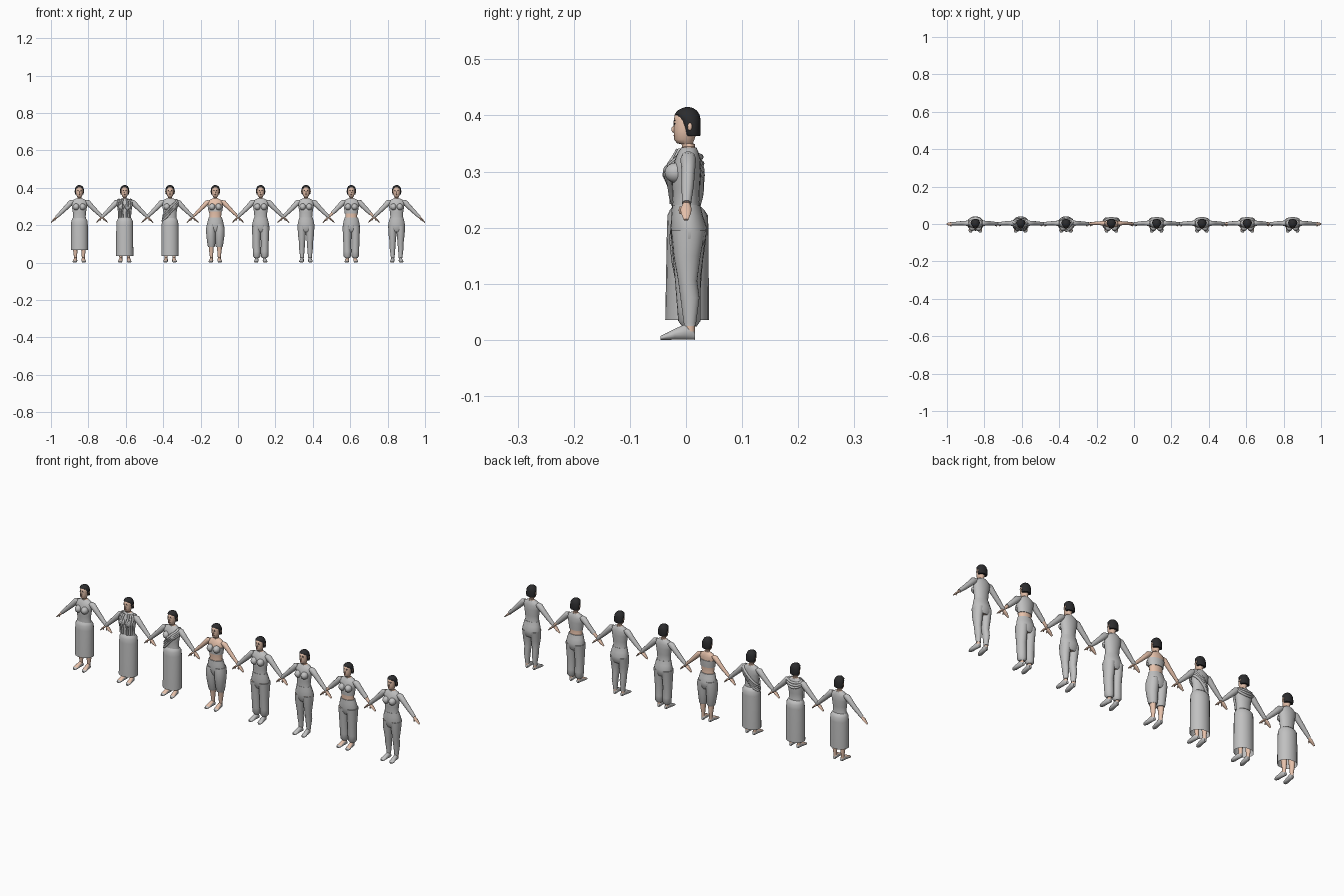
import bpy, bmesh, math
from mathutils import Vector as V

old = bpy.data.objects.get("Cube")
if old:
    bpy.data.objects.remove(old, do_unlink=True)


def material(name, rgb):
    m = bpy.data.materials.new(name)
    m.use_nodes = True
    m.diffuse_color = (*rgb, 1)
    node = next(n for n in m.node_tree.nodes if n.type == 'BSDF_PRINCIPLED')
    node.inputs["Base Color"].default_value = (*rgb, 1)
    node.inputs["Roughness"].default_value = 0.8
    return m


cloth = material("grey cloth", (0.53, 0.53, 0.53))
skin = material("skin", (0.8, 0.54, 0.41))
hair = material("black hair", (0.025, 0.025, 0.027))
lips = material("lips", (0.5, 0.16, 0.14))
made = []


def finish(name, bm, *mats):
    bmesh.ops.recalc_face_normals(bm, faces=bm.faces)
    mesh = bpy.data.meshes.new(name)
    bm.to_mesh(mesh)
    bm.free()
    for m in mats:
        mesh.materials.append(m)
    ob = bpy.data.objects.new(name, mesh)
    bpy.context.collection.objects.link(ob)
    made.append(ob)
    return ob


def loft(name, rings, mat, sides=16, caps=(True, True)):
    """Skin rings given as (centre, first radius vector, second radius vector)."""
    bm = bmesh.new()
    loops = []
    for c, u, v in rings:
        turn = [math.tau * i / sides for i in range(sides)]
        loops.append([bm.verts.new(V(c) + V(u) * math.cos(a) + V(v) * math.sin(a)) for a in turn])
    for a, b in zip(loops, loops[1:]):
        for i in range(sides):
            j = (i + 1) % sides
            bm.faces.new((a[i], a[j], b[j], b[i]))
    for wanted, loop in zip(caps, (loops[0], loops[-1])):
        if wanted:
            bm.faces.new(loop)
    return finish(name, bm, mat)


def blob(name, centre, radii, mat):
    bm = bmesh.new()
    bmesh.ops.create_uvsphere(bm, u_segments=14, v_segments=10, radius=1)
    bmesh.ops.scale(bm, vec=radii, verts=bm.verts)
    bmesh.ops.translate(bm, vec=centre, verts=bm.verts)
    return finish(name, bm, mat)


def sample(table, t):
    """Row of the table interpolated at its first column."""
    rows = sorted(table)
    t = min(max(t, rows[0][0]), rows[-1][0])
    for a, b in zip(rows, rows[1:]):
        if t <= b[0]:
            k = (t - a[0]) / (b[0] - a[0])
            return [p + (q - p) * k for p, q in zip(a, b)]


def shell(name, table, x, low, high, mat, grow=0, side=1, caps=(True, True)):
    """Upright loft through the rows (z, x, y, x radius, y radius)."""
    heights = sorted({low, high} | {r[0] for r in table if low < r[0] < high})
    rings = []
    for h in heights:
        z, dx, y, rx, ry = sample(table, h)
        rings.append(((x + side * dx, y, z), (rx + grow, 0, 0), (0, ry + grow, 0)))
    return loft(name, rings, mat, 20, caps)


def tube(name, rows, x, side, mat, grow=0, end=None):
    """Limb along x with rows (x, y, z, depth radius, thickness)."""
    if end:
        rows = [r for r in rows if r[0] < end] + [sample(rows, end)]
    slant = V((0.7 * side, 0, 0.72))
    rings = [((x + side * dx, y, z), (0, d + grow, 0), slant * (t + grow)) for dx, y, z, d, t in rows]
    return loft(name, rings, mat, 12)


def cord(name, points, r, mat):
    """Soft fold of cloth following a path."""
    rings = []
    for i, p in enumerate(points):
        d = (points[min(i + 1, len(points) - 1)] - points[max(i - 1, 0)]).normalized()
        u = d.cross(V((0, 1, 0.1))).normalized()
        rings.append((p, u * r, d.cross(u) * r))
    return loft(name, rings, mat, 8)


TORSO = [(.165, 0, .005, .030, .020), (.18, 0, .005, .041, .027), (.2, 0, .005, .042, .029),
         (.22, 0, .002, .038, .025), (.245, 0, 0, .031, .021), (.27, 0, 0, .033, .022),
         (.3, 0, 0, .038, .024), (.322, 0, .003, .041, .020), (.334, 0, .004, .033, .016),
         (.341, 0, .005, .019, .012), (.345, 0, .005, .012, .010)]
LEG = [(.015, .021, .007, .008, .009), (.03, .021, .007, .008, .009), (.075, .022, .007, .013, .015),
       (.105, .021, .003, .014, .015), (.15, .022, .002, .019, .022), (.195, .022, .004, .021, .028)]
BAGGY = [(.024, .021, .006, .010, .011), (.034, .021, .006, .018, .018), (.06, .021, .005, .019, .019),
         (.11, .022, .003, .019, .021), (.195, .022, .004, .023, .030)]
PUFFY = [(.083, .021, .005, .015, .016), (.09, .021, .005, .018, .019), (.14, .023, .002, .023, .026),
         (.18, .023, .003, .025, .031), (.205, .021, .004, .022, .029)]
SKIRT = [(.035, 0, .002, .046, .039), (.2, 0, .003, .045, .037), (.222, 0, .003, .043, .036),
         (.231, 0, .002, .039, .031), (.238, 0, .001, .034, .025)]
ARM = [(.030, .004, .328, .010, .009), (.044, .004, .322, .012, .013), (.065, .004, .300, .010, .011),
       (.09, .003, .275, .009, .009), (.124, .001, .242, .006, .006)]
HAND = [(.121, .001, .244, .006, .005), (.131, 0, .234, .010, .005), (.140, 0, .226, .009, .004),
        (.152, 0, .214, .004, .002)]
HEAD = [(.335, 0, .005, .010, .010), (.349, 0, .004, .010, .012), (.35, 0, -.002, .010, .014),
        (.357, 0, -.003, .015, .018), (.372, 0, -.001, .018, .021), (.39, 0, 0, .019, .022),
        (.402, 0, 0, .017, .020), (.408, 0, .001, .011, .013)]
HAIR = [(.363, 0, .012, .021, .013), (.367, 0, .011, .023, .015), (.38, 0, .009, .024, .017),
        (.393, 0, .006, .024, .020), (.402, 0, .002, .021, .022), (.409, 0, .002, .016, .017),
        (.413, 0, .003, .009, .010), (.415, 0, .003, .003, .003)]
FOOT = [(.016, .006, .016), (.010, .009, .024), (-.002, .010, .028), (-.02, .011, .020),
        (-.036, .012, .012), (-.045, .006, .007)]


def foot(x, side, closed):
    rings = [((x + side * (.021 - y * .1), y, h / 2), (w, 0, 0), (0, 0, h / 2)) for y, w, h in FOOT]
    ob = loft("shoe" if closed else "slipper_foot", rings, cloth, 14)
    ob.data.materials.append(skin)
    for f in ob.data.polygons:
        if not closed and f.normal.z > 0.5 and f.center.y > -.036:
            f.material_index = 1


def head(x):
    shell("head", HEAD, x, .335, .408, skin)
    shell("hair_bob", HAIR, x, .363, .415, hair)
    blob("nose", (x, -.022, .375), (.003, .004, .006), skin)
    blob("mouth", (x, -.0205, .364), (.005, .002, .0015), lips)
    for s in (-1, 1):
        blob("eye", (x + s * .007, -.0203, .385), (.0035, .0015, .0016), hair)
        blob("eyebrow", (x + s * .007, -.0203, .391), (.005, .0015, .0009), hair)
        blob("ear", (x + s * .023, .007, .38), (.003, .004, .007), skin)


def around(x, z, angle, grow):
    """Point on the torso surface, angle zero at the front."""
    _, _, y, rx, ry = sample(TORSO, z)
    bust = .010 * math.exp(-((z - .3) / .018) ** 2) * max(0, math.cos(angle))
    return V((x + (rx + grow) * math.sin(angle), y - (ry + grow + bust) * math.cos(angle), z))


def shawl(x):
    """Two hanging pleated panels joined by a loop down the back."""
    for s in (-1, 1):
        for k in range(3):
            a = s * (.35 + .3 * k)
            cord("shawl_front_fold", [around(x, .338 - .012 * i, a, .005) for i in range(9)], .005, cloth)
    for k in range(3):
        arc = [math.pi * (i / 12 - .5) for i in range(13)]
        pts = [around(x, .338 - (.012 + .012 * k) * math.cos(a), math.pi + a * 1.1, .004) for a in arc]
        cord("shawl_back_fold", pts, .0055, cloth)


def sash(x):
    """Diagonal wrap from the left shoulder to the right waist."""
    for k in range(4):
        turn = [math.tau * i / 24 for i in range(25)]
        pts = [around(x, .293 - .009 * k + .042 * math.sin(a), a, .004) for a in turn]
        cord("sash_fold", pts, .006, cloth)


def figure(x, top="long", low=None, skirt=None, legs=None, hem=.215, sleeve=.123, shoes=False, extra=None):
    head(x)
    shell("body", TORSO, x, .165, .345, skin)
    if top == "long":
        shell("top", TORSO, x, hem, .343, cloth, .0025)
    else:
        shell("chest_band", TORSO, x, .272, .306, cloth, .003)
    for s in (-1, 1):
        blob("bust", (x + s * .017, -.018, .298), (.017, .020, .018), cloth)
        tube("arm", ARM, x, s, skin)
        tube("hand", HAND, x, s, skin)
        blob("thumb", (x + s * .130, -.010, .231), (.003, .003, .007), skin)
        if sleeve:
            tube("sleeve", ARM, x, s, cloth, .002, sleeve)
        shell("leg", LEG, x, .015, .195, skin, 0, s)
        foot(x, s, shoes)
        if legs:
            shell("trouser_leg", legs, x, low, legs[-1][0], cloth, .002, s)
    if legs:
        shell("trouser_hips", TORSO, x, .165, .24, cloth, .0035)
    if skirt:
        shell("skirt", SKIRT, x, skirt, .238, cloth, caps=(False, True))
    if extra:
        extra(x)


# The row of eight outfits
outfits = [
    dict(skirt=.067),
    dict(skirt=.035, extra=shawl),
    dict(skirt=.035, extra=sash),
    dict(top="band", sleeve=None, legs=PUFFY, low=.083),
    dict(legs=BAGGY, low=.024, shoes=True),
    dict(legs=LEG, low=.025, shoes=True),
    dict(legs=BAGGY, low=.024, hem=.262, sleeve=.1),
    dict(legs=LEG, low=.025, shoes=True),
]
for i, outfit in enumerate(outfits):
    figure((i - 3.5) * .2423, **outfit)

bpy.ops.object.select_all(action='DESELECT')
for ob in made:
    ob.select_set(True)
bpy.context.view_layer.objects.active = made[0]
bpy.ops.object.shade_smooth_by_angle(angle=math.radians(50))
